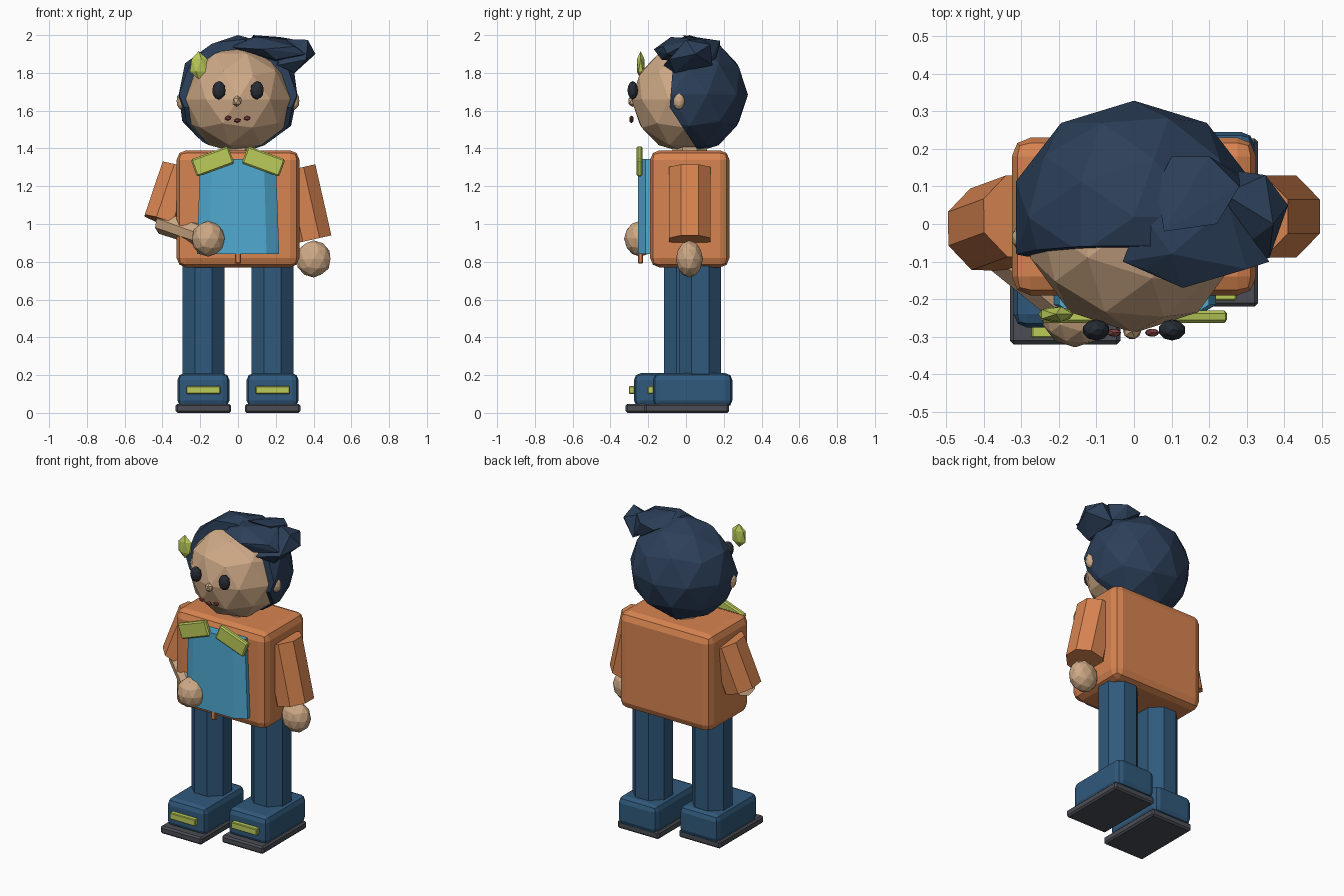
import bpy, bmesh, math
from mathutils import Vector

if "Cube" in bpy.data.objects:
    bpy.data.objects.remove(bpy.data.objects["Cube"])


def mat(name, r, g, b):
    m = bpy.data.materials.new(name)
    m.diffuse_color = (r, g, b, 1)
    m.use_nodes = True
    m.node_tree.nodes["Principled BSDF"].inputs["Base Color"].default_value = m.diffuse_color
    return m


SKIN = mat("skin", .62, .40, .24)
HAIR = mat("hair", .025, .05, .10)
ORANGE = mat("orange", .68, .23, .08)
BLUE = mat("sky_blue", .08, .40, .64)
DENIM = mat("denim", .03, .10, .20)
GREEN = mat("lime", .50, .60, .10)
DARK = mat("charcoal", .07, .075, .09)
EYE = mat("eye", .02, .025, .035)
LIP = mat("lip", .20, .05, .05)


def finish(name, bm, m, loc=(0, 0, 0), rot=(0, 0, 0)):
    bmesh.ops.recalc_face_normals(bm, faces=bm.faces)
    me = bpy.data.meshes.new(name)
    bm.to_mesh(me)
    bm.free()
    me.materials.append(m)
    ob = bpy.data.objects.new(name, me)
    ob.location, ob.rotation_euler = loc, rot
    bpy.context.collection.objects.link(ob)
    return ob


def box(name, m, x, y, z, bevel=0, segs=2):
    lo, hi = Vector((x[0], y[0], z[0])), Vector((x[1], y[1], z[1]))
    bm = bmesh.new()
    bmesh.ops.create_cube(bm, size=1)
    bmesh.ops.scale(bm, vec=hi - lo, verts=bm.verts)
    if bevel:
        bmesh.ops.bevel(bm, geom=bm.edges[:], offset=bevel, segments=segs,
                        profile=.5, affect='EDGES')
    return finish(name, bm, m, (lo + hi) / 2)


def ball(name, m, c, r, subdiv=2):
    bm = bmesh.new()
    bmesh.ops.create_icosphere(bm, subdivisions=subdiv, radius=1)
    bmesh.ops.scale(bm, vec=r, verts=bm.verts)
    return finish(name, bm, m, c)


def tube(name, m, a, b, r1, r2, sides=8):
    a, b = Vector(a), Vector(b)
    d = b - a
    bm = bmesh.new()
    bmesh.ops.create_cone(bm, cap_ends=True, segments=sides, radius1=r1,
                          radius2=r2, depth=d.length)
    for v in bm.verts:      # turn a flat side outwards
        c, s = math.cos(math.pi / sides), math.sin(math.pi / sides)
        v.co.x, v.co.y = c * v.co.x - s * v.co.y, s * v.co.x + c * v.co.y
    rot = Vector((0, 0, -1)).rotation_difference(d)
    for v in bm.verts:
        v.co.z *= -1
        v.co = rot @ v.co
    return finish(name, bm, m, (a + b) / 2)


def hull(name, m, pts):
    bm = bmesh.new()
    for p in pts:
        bm.verts.new(p)
    bmesh.ops.convex_hull(bm, input=bm.verts)
    return finish(name, bm, m)


# torso, shirt panel and placket
box("jacket", ORANGE, (-.325, .325), (-.19, .23), (.77, 1.39), .05)
bm = bmesh.new()
rings = []
for z, k in ((.84, 1.04), (1.345, .95)):
    half = [(.21, -.15), (.21, -.215), (.145, -.255)]
    prof = half + [(-x, y) for x, y in reversed(half)]
    rings.append([bm.verts.new((x * k, y, z)) for x, y in prof])
bm.faces.new(rings[0])
bm.faces.new(rings[1])
for i in range(6):
    j = (i + 1) % 6
    bm.faces.new((rings[0][i], rings[0][j], rings[1][j], rings[1][i]))
finish("shirt_panel", bm, BLUE)
box("placket", ORANGE, (-.016, .016), (-.254, -.228), (.79, 1.31), .005, 1)

# mirrored parts: collar, eyes, ears
for s, side in ((-1, "right"), (1, "left")):
    c = box("collar_" + side, GREEN, (s * .135 - .105, s * .135 + .105),
            (-.263, -.23), (1.283, 1.38), .008, 1)
    c.rotation_euler.y = s * math.radians(20)
    ball("eye_" + side, EYE, (s * .101, -.282, 1.708), (.036, .028, .049))
    ball("ear_" + side, SKIN, (s * .298, -.037, 1.652), (.028, .032, .047))

# head and face
ball("head", SKIN, (0, 0, 1.66), (.29, .29, .285))
tube("neck", SKIN, (0, .02, 1.42), (0, .02, 1.34), .1, .1)
ball("nose", SKIN, (-.005, -.285, 1.65), (.027, .024, .03), 1)
for i, x in enumerate((-.053, -.003, .048)):
    ball("mouth_%d" % i, LIP, (x, -.289, 1.548 if i == 1 else 1.56),
         (.021, .012, .014), 1)

# hair cap trimmed along the hairline
bm = bmesh.new()
bmesh.ops.create_icosphere(bm, subdivisions=2, radius=1)
bmesh.ops.scale(bm, vec=(.33, .31, .315), verts=bm.verts)
bmesh.ops.translate(bm, vec=(0, .018, 1.685), verts=bm.verts)
for co, no in (((0, -.08, 1.7), (0, -1, .08)), ((0, -.075, 1.6), (0, -.145, -.095))):
    cut = bmesh.ops.bisect_plane(bm, geom=bm.verts[:] + bm.edges[:] + bm.faces[:],
                                 plane_co=co, plane_no=no, clear_outer=True)
    edges = [e for e in cut['geom_cut'] if isinstance(e, bmesh.types.BMEdge)]
    bmesh.ops.edgeloop_fill(bm, edges=edges)
finish("hair", bm, HAIR)

# swept quiff made of faceted locks
hull("quiff_front", HAIR, [
    (-.03, -.10, 1.935), (.03, -.12, 1.94), (.13, -.17, 1.925), (.20, -.13, 1.87),
    (.36, -.10, 1.90), (.30, -.12, 1.94), (.10, -.08, 1.99), (.25, .05, 1.98),
    (.20, .04, 1.85), (.02, .03, 1.98)])
hull("quiff_tip", HAIR, [
    (.21, -.12, 1.84), (.30, -.06, 1.80), (.41, .05, 1.90), (.37, .0, 1.975),
    (.35, .13, 1.95), (.28, .14, 1.84), (.36, -.09, 1.87), (.24, .08, 1.98),
    (.20, .0, 1.86)])
hull("quiff_back", HAIR, [
    (.08, -.02, 2.0), (.10, .18, 1.95), (.20, .18, 1.97), (.28, .10, 1.98),
    (.06, .10, 1.96), (.20, .16, 1.88), (.28, .13, 1.86), (.22, 0, 1.99)])
ball("hair_clip", GREEN, (-.208, -.24, 1.84), (.052, .023, .075), 1)

# straight arm
tube("sleeve_left", ORANGE, (.303, .02, 1.292), (.388, .02, .916), .118, .118)
ball("hand_left", SKIN, (.40, .018, .815), (.094, .072, .098))

# bent arm
tube("sleeve_right", ORANGE, (-.296, .02, 1.291), (-.391, -.015, 1.01), .118, .118)
tube("forearm_right", SKIN, (-.395, -.03, 1.01), (-.17, -.22, .93), .066, .06)
ball("hand_right", SKIN, (-.157, -.242, .922), (.09, .086, .095))

# legs and shoes, one foot a step forward
for s, side, dy in ((-1, "right", -.1), (1, "left", 0)):
    cx = s * .183
    y = .075 + dy * .8
    tube("leg_" + side, DENIM, (cx, y, .85), (cx, y, .15), .12, .12)
    box("shoe_" + side, DENIM, (cx - .137, cx + .137), (-.175 + dy, .245 + dy),
        (.03, .21), .035)
    box("sole_" + side, DARK, (cx - .147, cx + .147), (-.22 + dy, .228 + dy),
        (0, .048), .01, 1)
    box("shoe_stripe_" + side, GREEN, (cx - .09, cx + .09), (-.203 + dy, -.165 + dy),
        (.1, .142), .004, 1)
